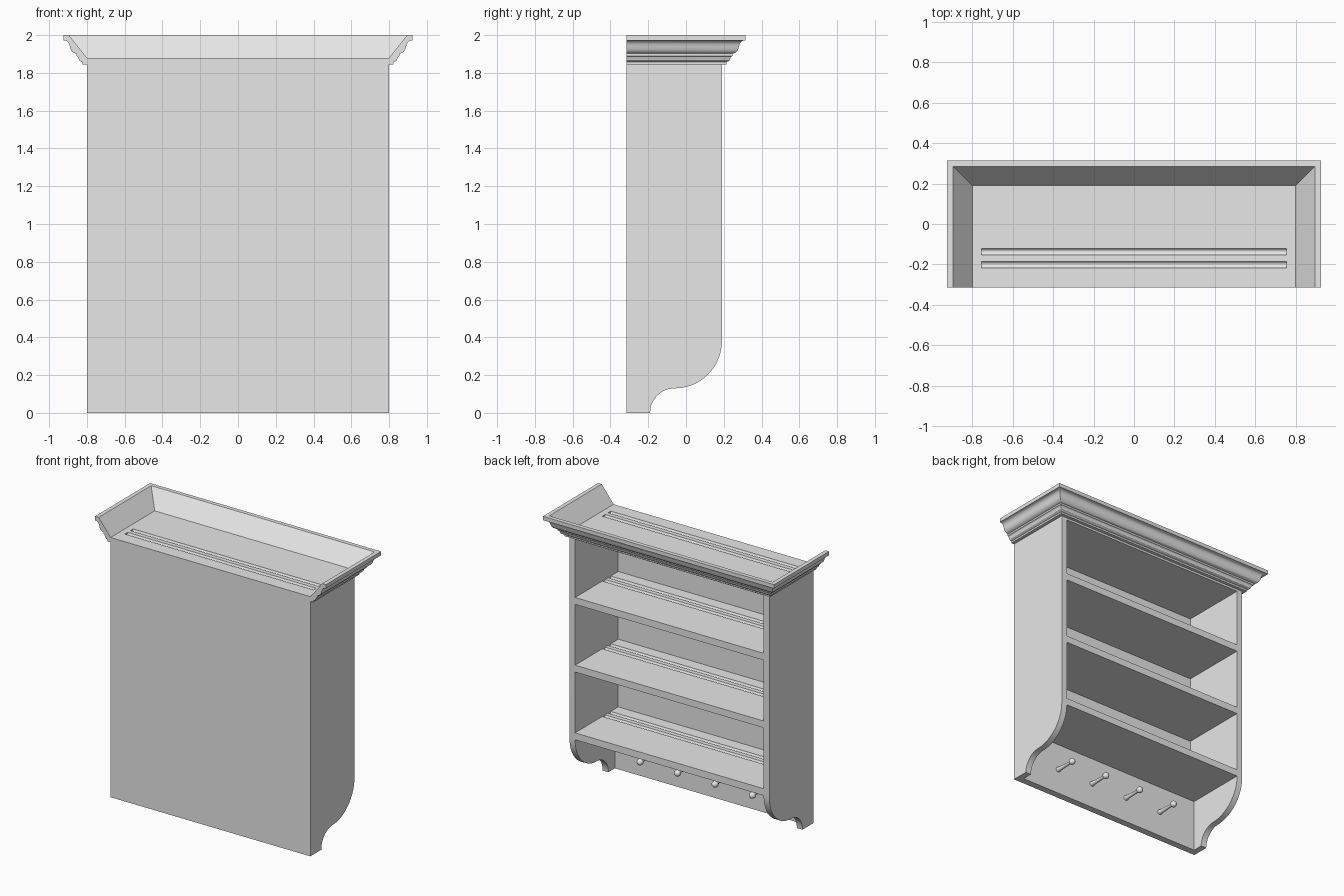
import bpy
import bmesh
import math

cube = bpy.data.objects.get("Cube")
if cube:
    bpy.data.objects.remove(cube, do_unlink=True)

# Main dimensions
HALF, BACK, FRONT, TOP = 0.8, -0.315, 0.19, 1.88
INNER = HALF - 0.045
SHELF = 0.05

grey = bpy.data.materials.new("plain grey")
grey.use_nodes = True
grey.diffuse_color = (0.8, 0.8, 0.8, 1)
grey.node_tree.nodes["Principled BSDF"].inputs["Base Color"].default_value = (0.8, 0.8, 0.8, 1)


def loft(name, sections, closed_loop=True, caps=True):
    """Skin matching rings of points into one solid part."""
    bm = bmesh.new()
    rings = [[bm.verts.new(p) for p in s] for s in sections]
    n = len(rings[0])
    for a, b in zip(rings, rings[1:]):
        for i in range(n):
            j = (i + 1) % n
            bm.faces.new((a[i], a[j], b[j], b[i]))
    if caps:
        bm.faces.new(rings[0])
        bm.faces.new(rings[-1])
    bmesh.ops.recalc_face_normals(bm, faces=bm.faces)
    mesh = bpy.data.meshes.new(name)
    bm.to_mesh(mesh)
    bm.free()
    mesh.materials.append(grey)
    obj = bpy.data.objects.new(name, mesh)
    bpy.context.collection.objects.link(obj)
    bpy.ops.object.select_all(action='DESELECT')
    obj.select_set(True)
    bpy.context.view_layer.objects.active = obj
    bpy.ops.object.shade_smooth_by_angle(angle=math.radians(30))
    return obj


def prism(name, outline, x0, x1):
    """Extrude a (y, z) outline along x."""
    return loft(name, [[(x, y, z) for y, z in outline] for x in (x0, x1)])


def box(name, x0, x1, y0, y1, z0, z1):
    return prism(name, [(y0, z0), (y1, z0), (y1, z1), (y0, z1)], x0, x1)


def arc(cy, cz, r, start, end, steps):
    angles = [math.radians(start + (end - start) * i / steps) for i in range(steps + 1)]
    return [(cy + r * math.cos(a), cz + r * math.sin(a)) for a in angles]


# Side boards with a scrolled lower edge
side = [(BACK, 0)] + arc(-0.06, 0, 0.13, 180, 90, 12)
side += arc(-0.06, 0.38, 0.25, -90, 0, 18)[1:] + [(FRONT, TOP), (BACK, TOP)]
prism("left_side", side, INNER, HALF)
prism("right_side", side, -HALF, -INNER)

# Thin back panel and thicker lower rail
box("back_panel", -INNER, INNER, BACK, BACK + 0.012, 0, TOP)
box("peg_rail", -INNER, INNER, BACK, BACK + 0.05, 0, 0.38)

# Shelves with two rounded plate grooves
names = ["lower_shelf", "middle_shelf", "upper_shelf", "top_shelf"]
for name, z in zip(names, (0.43, 0.92, 1.41, TOP)):
    section = [(BACK, z), (BACK, z - SHELF), (FRONT, z - SHELF), (FRONT, z)]
    for groove in (-0.137, -0.201):
        section += arc(groove, z, 0.016, 0, -180, 8)
    prism(name, section, -INNER, INNER)

# Mitred crown moulding: (outward offset, height), open at the back
crown = [
    (0, 1.845), (0.024, 1.845), (0.024, 1.858), (0.034, 1.861), (0.041, 1.867),
    (0.044, 1.876), (0.048, 1.885), (0.056, 1.89), (0.056, 1.902),
    (0.068, 1.905), (0.079, 1.913), (0.086, 1.925), (0.09, 1.939),
    (0.094, 1.953), (0.101, 1.964), (0.112, 1.971), (0.125, 1.972),
    (0.125, 2), (0.095, 2), (0, TOP),
]
path = [(1, 0), (1, 1), (-1, 1), (-1, 0)]
loft("crown_moulding", [
    [(sx * (HALF + d), FRONT + d if at_front else BACK, z) for d, z in crown]
    for sx, at_front in path])

# Turned pegs: (radius, y) profile spun about the y axis
peg = [(0.018, -0.268), (0.018, -0.258), (0.014, -0.235), (0.01, -0.145), (0.012, -0.137)]
peg += [(r, y) for y, r in arc(-0.118, 0, 0.023, 145, 5, 8)]
for i in range(4):
    x = -0.45 + 0.3 * i
    loft(f"peg_{i + 1}", [
        [(x + r * math.cos(k * math.tau / 16), y, 0.183 + r * math.sin(k * math.tau / 16))
         for k in range(16)] for r, y in peg])
